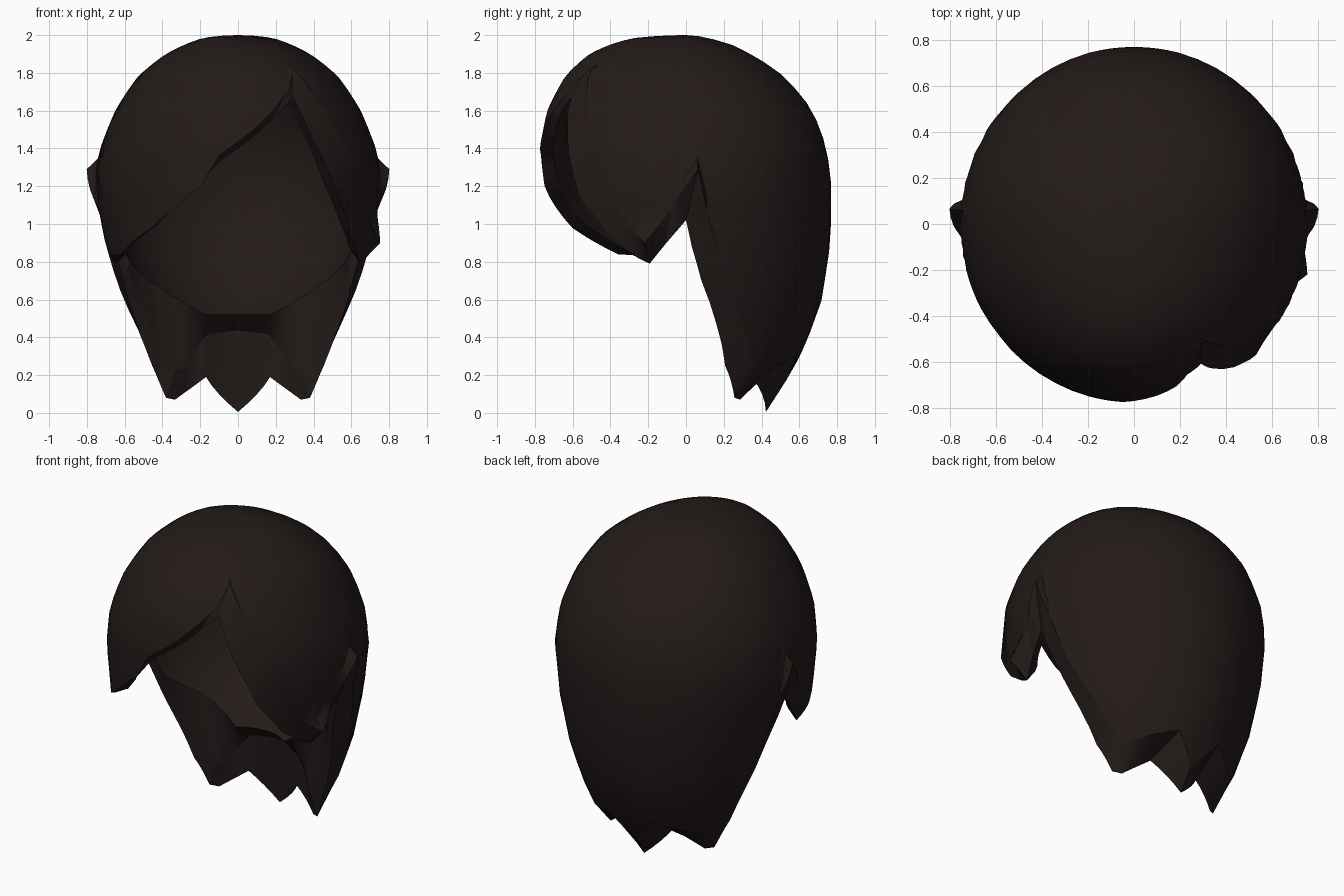
import bpy, bmesh
from math import sin, cos, radians, sqrt, pi

if "Cube" in bpy.data.objects:
    bpy.data.objects.remove(bpy.data.objects["Cube"])

# Dome profiles: z, half width, depth to the front, depth to the back
PROFILE = [
    (2.00, 0.00, 0.00, 0.00), (1.985, 0.18, 0.27, 0.11), (1.95, 0.28, 0.40, 0.24),
    (1.90, 0.38, 0.51, 0.34), (1.78, 0.53, 0.64, 0.52), (1.60, 0.65, 0.735, 0.67),
    (1.40, 0.73, 0.775, 0.745), (1.20, 0.755, 0.775, 0.77), (0.90, 0.715, 0.775, 0.765),
    (0.60, 0.65, 0.75, 0.72), (0.35, 0.57, 0.72, 0.63), (0.20, 0.52, 0.70, 0.55),
    (0.00, 0.47, 0.65, 0.42)]


def surface(deg, z, s=1.0):
    """Point on the dome at a turn angle (0 = front) and a height."""
    u = sqrt(max(0, 2 - z))
    for a, b in zip(PROFILE, PROFILE[1:]):
        ua, ub = sqrt(2 - a[0]), sqrt(2 - b[0])
        if u <= ub + 1e-9:
            break
    t = (u - ua) / (ub - ua)
    w, f, k = (a[i] + (b[i] - a[i]) * t for i in (1, 2, 3))
    p = radians(deg)
    return (s * w * sin(p), -s * (f if cos(p) > 0 else k) * cos(p), z)


def hollow(deg, z):
    """Point on the rounded hollow inside the hair."""
    f = 0.68 * sqrt(max(0, 1 - ((z - 1.2) / 0.745) ** 2))
    return (f * sin(radians(deg)), -f * cos(radians(deg)), z)


# Fringe keys: outer edge (angle, z, scale), rim edge (angle, z, scale), inner edge z
FRONT = [
    (-75, .83, 1.0, -75, .79, .97, .86),
    (-62, .84, 1.0, -65, .85, .91, .90),
    (-39, .98, 1.0, -40, 1.00, .91, 1.04),
    (-15, 1.20, 1.0, -17, 1.22, .91, 1.26),
    (-8, 1.36, 1.0, -8.6, 1.33, .91, 1.37),
    (8, 1.51, 1.0, 7, 1.46, .92, 1.50),
    (25, 1.69, 1.0, 19, 1.58, .95, 1.61),
    (36, 1.83, 1.03, 29, 1.67, .99, 1.69),
    (45, 1.60, 1.0, 34, 1.45, .99, 1.48),
    (54, 1.35, 1.0, 44, 1.15, 1.02, 1.20),
    (61, 1.10, 1.0, 58, .93, .98, 1.0),
    (70, .95, 1.01, 70, .82, .97, .88),
    (75, .90, 1.09, 75, .79, .97, .86)]
# Side and back keys add: inner edge scale, then hollow edge (angle, z)
SIDE = [
    (84, 1.07, 1.0, 82, .90, .96, .96, .88, 82, .96),
    (94.5, 1.29, 1.08, 90, 1.02, .96, 1.06, .88, 90, 1.08),
    (98, 1.08, 1.01, 92.5, .88, .93, .94, .88, 93, .95),
    (105, .75, 1.0, 97, .70, .91, .76, .86, 96.5, .80),
    (122, .34, 1.0, 113, .25, .92, .42, .82, 108, .72),
    (130, .22, 1.0, 125, .08, .95, .22, .78, 120, .66),
    (138, .23, 1.0, 132, .07, .92, .24, .74, 130, .59),
    (165, .30, 1.0, 153, .19, .72, .42, .60, 141.5, .52)]
BACK = [(180, .13, 1.0, 180, .005, 1.0, .44, .56, 180, .52)]
FRONT = [k + (.88, k[3], k[6] + .03) for k in FRONT]


def mirror(k):
    return tuple(-v if i in (0, 3, 8) else v for i, v in enumerate(k))


keys = ([mirror(k) for k in BACK] + [mirror(k) for k in reversed(SIDE)]
        + FRONT + SIDE + BACK)
SUB, ROWS = 4, 20
columns = []
for a, b in zip(keys, keys[1:]):
    for i in range(SUB):
        columns.append([p + (q - p) * i / SUB for p, q in zip(a, b)])

bm = bmesh.new()
top_out = bm.verts.new((0, 0, 2))
top_in = bm.verts.new((0, 0, 1.945))
strands = []
for po, zo, so, pm, zm, sm, zi, si, pl, zl in columns:
    # outer shell, flaring only at the edge
    pts = []
    for r in range(1, ROWS + 1):
        t = r / ROWS
        z = zo + (2 - zo) * cos(t * pi / 2)
        pts.append(surface(po, z, 1 + (so - 1) * t ** 40))
    # thick rim and the inside of the hanging locks
    pts += [surface(pm, zm, sm), surface(pm, zi, si)]
    # rounded hollow up to the crown
    for r in range(ROWS, 0, -1):
        pts.append(hollow(pl, zl + (1.945 - zl) * cos(r / ROWS * pi / 2)))
    strands.append([bm.verts.new(p) for p in pts])

for i, col in enumerate(strands):
    nxt = strands[(i + 1) % len(strands)]
    bm.faces.new((top_out, col[0], nxt[0]))
    bm.faces.new((top_in, nxt[-1], col[-1]))
    for j in range(len(col) - 1):
        bm.faces.new((col[j], col[j + 1], nxt[j + 1], nxt[j]))
# crisp hairline: outer edge, rim edge, inner edge and hollow edge
for i, col in enumerate(strands):
    for j in range(ROWS - 1, ROWS + 3):
        bm.edges.get((col[j], strands[(i + 1) % len(strands)][j])).smooth = False
bmesh.ops.recalc_face_normals(bm, faces=bm.faces[:])

mesh = bpy.data.meshes.new("hair")
bm.to_mesh(mesh)
bm.free()
hair = bpy.data.objects.new("hair", mesh)
bpy.context.collection.objects.link(hair)

# Dark brown hair colour
mat = bpy.data.materials.new("dark_brown")
mat.diffuse_color = (0.017, 0.011, 0.010, 1)
mat.use_nodes = True
mat.node_tree.nodes["Principled BSDF"].inputs["Base Color"].default_value = mat.diffuse_color
mesh.materials.append(mat)

bpy.context.view_layer.objects.active = hair
hair.select_set(True)
bpy.ops.object.shade_smooth_by_angle(angle=radians(25), keep_sharp_edges=True)
